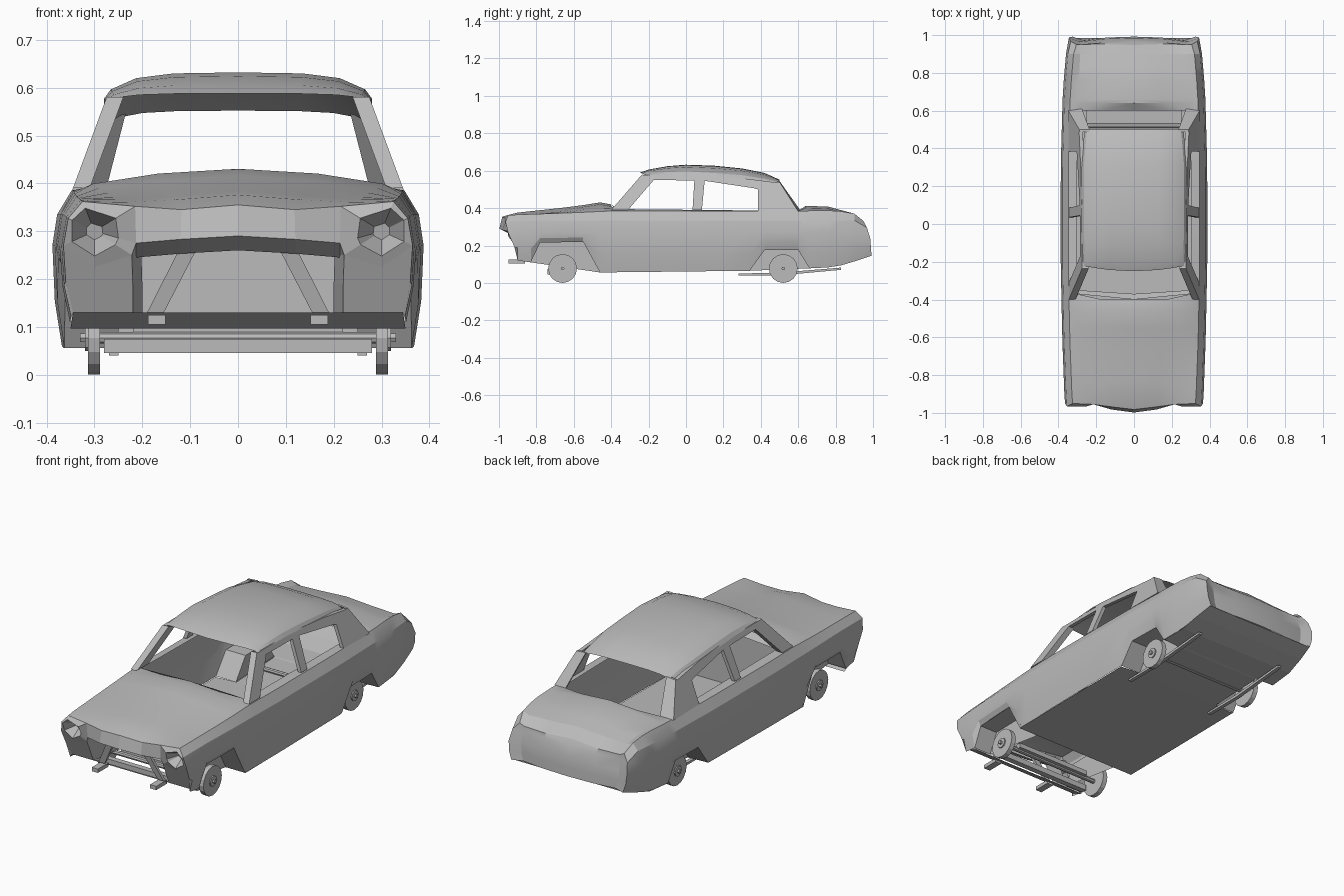
import bpy, bmesh, math
from mathutils import Vector

old = bpy.data.objects.get("Cube")
if old:
    bpy.data.objects.remove(old, do_unlink=True)

grey = bpy.data.materials.new("plain_grey")
grey.use_nodes = True
grey.diffuse_color = (0.5, 0.5, 0.5, 1)
grey.node_tree.nodes["Principled BSDF"].inputs["Base Color"].default_value = (0.5, 0.5, 0.5, 1)


def build(name, faces, mirror=True, smooth=0):
    """Make an object from faces given as lists of points, mirrored across x."""
    bm = bmesh.new()
    for f in faces:
        bm.faces.new([bm.verts.new(p) for p in f])
    bmesh.ops.remove_doubles(bm, verts=bm.verts, dist=0.0005)
    bmesh.ops.recalc_face_normals(bm, faces=bm.faces)
    me = bpy.data.meshes.new(name)
    bm.to_mesh(me)
    bm.free()
    me.materials.append(grey)
    ob = bpy.data.objects.new(name, me)
    bpy.context.collection.objects.link(ob)
    if mirror:
        ob.modifiers.new("mirror", "MIRROR").merge_threshold = 0.001
    if smooth:
        bpy.ops.object.select_all(action="DESELECT")
        ob.select_set(True)
        bpy.context.view_layer.objects.active = ob
        bpy.ops.object.shade_smooth_by_angle(angle=math.radians(smooth))
    return ob


def grid(rows):
    return [[a[i], a[i + 1], b[i + 1], b[i]]
            for a, b in zip(rows, rows[1:]) for i in range(len(a) - 1)]


def prism(ring, shift):
    """Closed solid from a ring of points moved along shift."""
    a = [Vector(p) for p in ring]
    b = [p + Vector(shift) for p in a]
    n = len(a)
    return [a, b[::-1]] + [[a[i], a[(i + 1) % n], b[(i + 1) % n], b[i]] for i in range(n)]


def box(x0, x1, y0, y1, z0, z1):
    return prism([(x0, y0, z0), (x1, y0, z0), (x1, y1, z0), (x0, y1, z0)], (0, 0, z1 - z0))


def at(table, t):
    """Read a broken line at t."""
    if t <= table[0][0]:
        return table[0][1]
    for (a, u), (b, v) in zip(table, table[1:]):
        if t <= b:
            return u + (v - u) * (t - a) / (b - a)
    return table[-1][1]


# Outline of the body along its length
width = [(-1, .365), (-.6, .38), (-.2, .388), (.3, .388), (.7, .377), (.9, .36), (1, .345)]
arches = [(-.83, .11), (-.78, .215), (-.55, .22), (-.46, .056)], \
         [(.34, .065), (.42, .175), (.6, .175), (.66, .078)]
bottom = [(-1, .13), (-.9, .12)] + arches[0] + arches[1] + [(.8, .085), (.9, .115), (1, .145)]
crown = [(-1, .362), (-.6, .375), (-.4, .385), (.6, .385), (.8, .388), (.9, .37), (1, .33)]
seam_x = [(-1, .215), (-.45, .305), (.6, .3), (1, .28)]
seam_z = [(-1, .352), (-.45, .4), (-.4, .395), (.6, .385), (.8, .375), (.9, .355), (1, .318)]
middle = [(-1, .355), (-.9, .376), (-.6, .408), (-.45, .432), (-.4, .42),
          (.6, .385), (.64, .412), (.76, .408), (.9, .37), (1, .325)]
nose_y = [(.13, -.89), (.3, -.965), (.335, -.965), (.36, -.95)]
tail_y = [(.145, .992), (.24, .985), (.29, .97), (.33, .95)]


def section(y):
    w, zb, zs = at(width, y), at(bottom, y), at(crown, y)
    z3, z2 = min(.335, zs - .035), min(.27, zs - .09)
    xh, zt = at(seam_x, y), at(middle, y)
    pts = [(w - .02, zb), (w - .005, zb + (z2 - zb) * .45), (w, z2), (w - .01, z3),
           (w - .04, zs), (xh, at(seam_z, y)), (xh * .55, zt - .01), (0, zt)]

    def along(z):
        return at(nose_y, z) if y == -1 else at(tail_y, z) if y == 1 else y
    ring = [Vector((x, along(z), z)) for x, z in pts]
    if y == -1:
        ring[6].y, ring[7].y = -.968, -.982
    if y == 1:
        for p in ring[5:]:
            p.y -= .005
    if y == -.4:
        ring[5].y = -.37
    return ring


front = [section(y) for y in (-1, -.9, -.83, -.78, -.67, -.55, -.46, -.4)]
cabin = [section(y)[:6] for y in (-.4, -.2, 0, .2, .34, .42, .6)]
rear = [section(y) for y in (.6, .64, .66, .76, .83, .9, 1)]
build("front_body", grid(front), smooth=22)
build("door_panels", grid(cabin), smooth=22)
build("rear_body", grid(rear), smooth=22)

# Tail panel, stepped in from the fins
end = rear[-1]
rows = [end[4:]]
for p in end[3::-1]:
    rows.append([p] + [Vector((p.x * f, p.y - d, p.z)) for f, d in ((.83, .02), (.45, .005), (0, 0))])
build("tail_panel", grid(rows), smooth=22)

# Front face with recessed lamp bowls
p = front[0]


def nose(x, z, dy=0):
    return Vector((x, at(nose_y, z) + dy, z))


under, inner, lip = nose(.3, .225), nose(.222, .25), nose(.213, .275, .005)
outer = [p[4], p[3], p[2], under, inner, lip, p[5]]
centre = Vector((.3, -.955, .3))
rim = []
for q in outer:
    d = Vector((q.x - centre.x, 0, q.z - centre.z)).normalized() * .052
    rim.append(centre + d + Vector((0, -.012 if d.z > 0 else .005, 0)))
bowl = [centre + (q - centre) * .35 + Vector((0, .055, 0)) for q in rim]
g2, g3 = nose(.22, .19), nose(.22, .13)
loops = [[r + [r[0]] for r in (outer, rim, bowl)]][0]
build("nose_and_lamp_bowls", grid(loops) + [bowl, [p[2], under, inner, g2, p[1]], [p[1], g2, g3, p[0]]])

# Bonnet lip and grille surround
lips = [lip, Vector((.12, -.982, .283)), Vector((0, -.998, .29))]
backs = [q + Vector((0, .06, -.03)) for q in lips]
build("bonnet_lip", grid([p[5:], lips, backs]))
back = Vector((-.02, .1, 0))
build("grille_jambs", grid([[lip, inner, g2, g3], [q + back for q in (lip, inner, g2, g3)]]))
build("valance", [[(0, -.89, .13), p[0], (.35, -.82, .097), (0, -.82, .097)]])

# Floor, firewall and dash edge
floor = [(-.46, .366, .056), (.335, .366, .063), (.345, .25, .063), (.655, .25, .075),
         (.665, .357, .077), (.8, .35, .085), (.9, .34, .115), (.985, .325, .145)]
build("floor", grid([[(0, y, z), (x, y, z)] for y, x, z in floor]))
build("firewall", [[(0, -.455, .056), (.366, -.455, .056), (.37, -.455, .3), (.31, -.455, .39), (0, -.455, .41)]])
build("dash_edge", [[(0, -.4, .42), (.305, -.37, .395), (.3, -.35, .375), (0, -.37, .385)]])

# Wheel housings
for label, arch in zip(("front", "rear"), arches):
    line = [(at(width, y) - .02, y, z) for y, z in arch]
    wall = [(.25, y, z) for _, y, z in line]
    build(label + "_wheel_housings", grid([line, wall]) + [wall])

# Roof shell
roof_mid = [(-.25, .588), (-.2, .606), (-.1, .624), (0, .632), (.15, .627), (.3, .612), (.42, .588), (.5, .552)]
roof_edge = [(-.25, .574), (0, .577), (.3, .556), (.5, .53)]
roof_half = [(-.25, .272), (0, .28), (.3, .28), (.5, .262)]
rows = []
for y, zc in roof_mid:
    e, w = at(roof_edge, y), at(roof_half, y)
    rows.append([(w * f, y + .03 * f * f * (y == -.25), e + (zc - e) * h)
                 for f, h in ((0, 1), (.48, .96), (.76, .78), (.95, .35), (1, 0))])
build("roof", grid(rows), smooth=22)


# Window frames on the leaning cabin sides
def lean(y, z):
    return Vector((.345 - (z - .39) * .37, y, z))


frames = {
    "front_pillars": [(-.4, .39), (-.31, .39), (-.17, .553), (-.235, .58)],
    "roof_rails_front": [(-.235, .577), (-.17, .55), (.045, .548), (.1, .546), (.1, .575), (0, .58)],
    "roof_rails_rear": [(.1, .575), (.1, .546), (.36, .507), (.385, .5), (.5, .535), (.3, .56)],
    "middle_pillars": [(.035, .39), (.085, .39), (.1, .55), (.045, .55)],
    "rear_pillars": [(.385, .385), (.6, .382), (.5, .54), (.385, .507)],
}
for name, outline in frames.items():
    depth = -.035 if name == "front_pillars" else -.02
    build(name, prism([lean(y, z) for y, z in outline], (depth, 0, 0)))
build("rear_window_sides", prism([lean(.6, .383), lean(.5, .54), (.235, .5, .545), (.275, .61, .39)], (0, -.012, 0)))


# Wheels, hubs and axles
def disc(x, y, r, n):
    return [(x, y + r * math.cos(math.tau * i / n), .077 + r * math.sin(math.tau * i / n)) for i in range(n)]


for label, y in (("front", -.66), ("rear", .52)):
    build(label + "_wheels", prism(disc(.288, y, .077, 16), (.026, 0, 0)))
    build(label + "_hubs", prism(disc(.31, y, .028, 8), (.01, 0, 0)))
    build(label + "_hub_caps", prism(disc(.318, y, .01, 6), (.012, 0, 0)))
    build(label + "_axle", prism(disc(-.29, y, .012, 8), (.58, 0, 0)), mirror=False)

# Suspension and bumper mounts
build("front_lower_bar", box(-.28, .28, -.74, -.71, .045, .075), mirror=False)
build("front_upper_bar", box(-.22, .22, -.66, -.63, .075, .1), mirror=False)
build("rear_springs", prism([(.25, .28, .04), (.25, .5, .04), (.25, .83, .07), (.25, .83, .082),
                             (.25, .5, .055), (.25, .28, .05)], (.02, 0, 0)))
build("bumper_stubs", box(.152, .188, -.95, -.86, .105, .125))
build("grille_struts", prism([(.085, -.92, .265), (.12, -.92, .268), (.19, -.89, .13), (.155, -.89, .13)], (0, .015, 0)))
